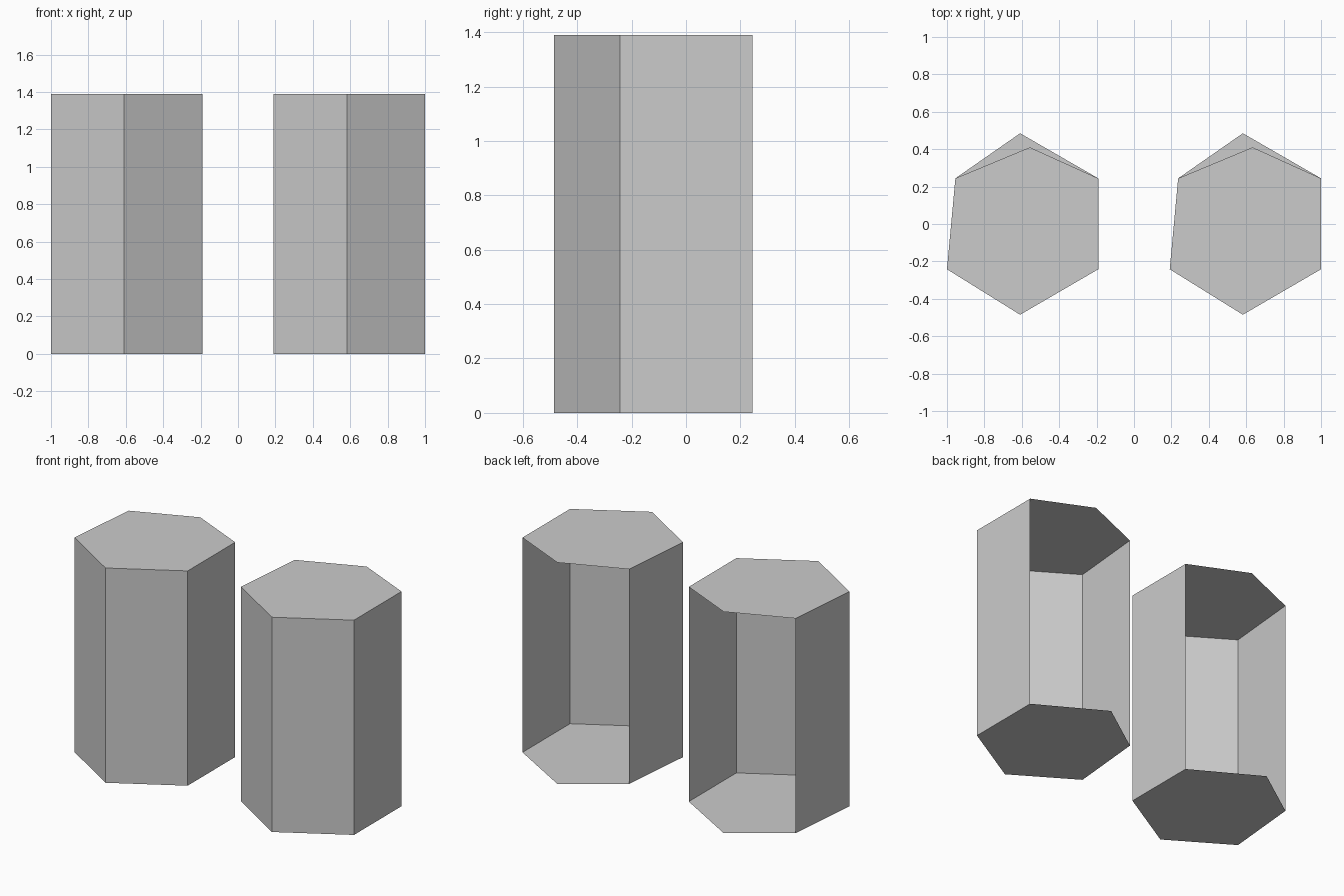
import bpy
import bmesh

if "Cube" in bpy.data.objects:
    bpy.data.objects.remove(bpy.data.objects["Cube"])

HEIGHT = 1.39
# Open run of wall corners, from back right round the front to back left
WALL = [(0.418, 0.244), (0.418, -0.242), (0.0, -0.485), (-0.391, -0.242), (-0.346, 0.244)]
# Rear corner of each cap
BOTTOM_REAR = (0.0, 0.485)
TOP_REAR = (0.052, 0.41)


def hex_column(name, x):
    bm = bmesh.new()
    low = [bm.verts.new((px, py, 0)) for px, py in WALL]
    high = [bm.verts.new((px, py, HEIGHT)) for px, py in WALL]
    # Four side walls, the back is left open
    for i in range(len(WALL) - 1):
        bm.faces.new((low[i + 1], low[i], high[i], high[i + 1]))
    # Bottom and top caps
    bm.faces.new(low + [bm.verts.new((*BOTTOM_REAR, 0))])
    bm.faces.new([bm.verts.new((*TOP_REAR, HEIGHT))] + high[::-1])
    mesh = bpy.data.meshes.new(name)
    bm.to_mesh(mesh)
    bm.free()
    obj = bpy.data.objects.new(name, mesh)
    obj.location.x = x
    bpy.context.collection.objects.link(obj)


# Two identical columns side by side
hex_column("left_column", -0.609)
hex_column("right_column", 0.582)
